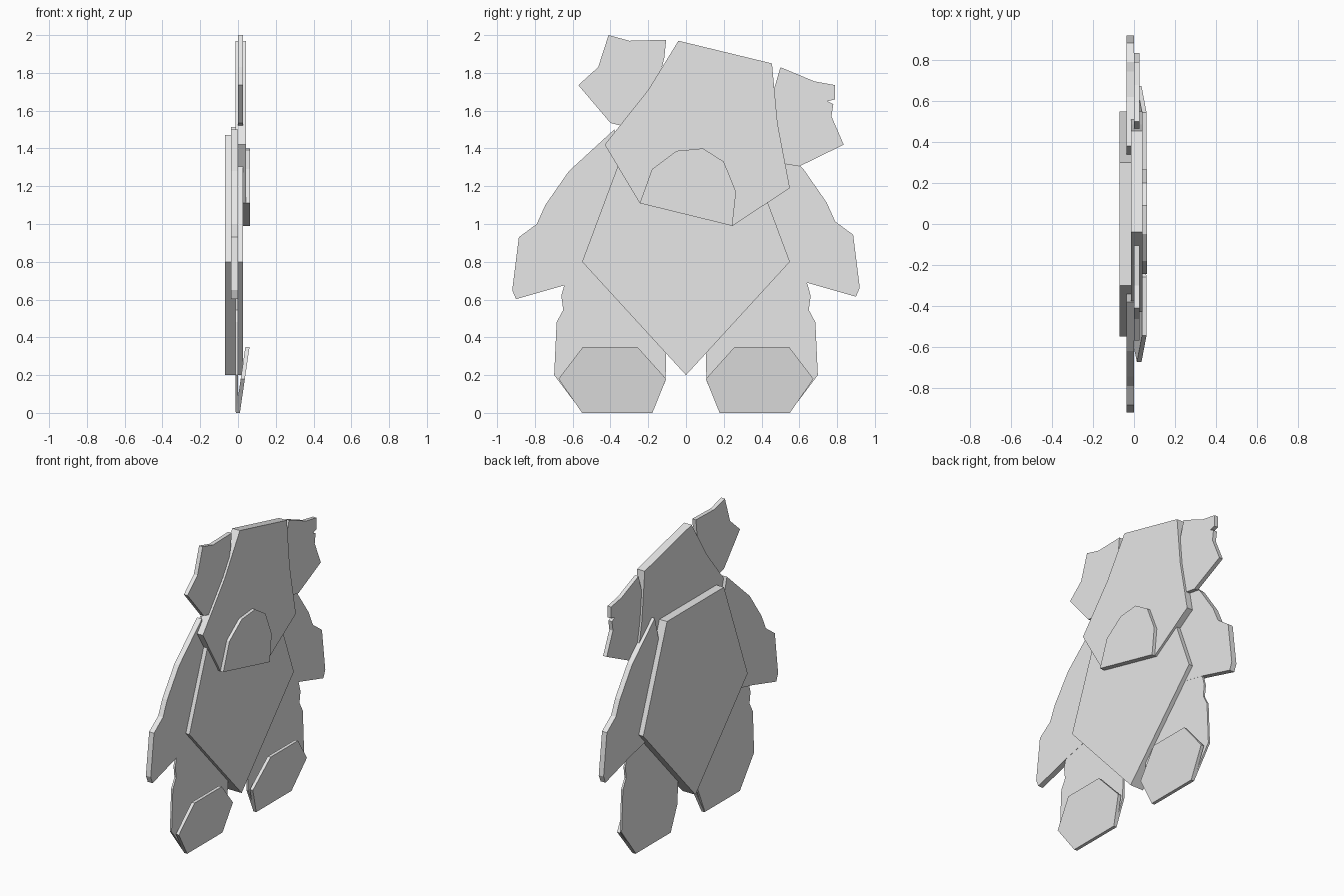
import bpy, bmesh

cube = bpy.data.objects.get("Cube")
if cube:
    bpy.data.objects.remove(cube, do_unlink=True)

# Single plain colour
grey = bpy.data.materials.new("light grey")
grey.use_nodes = True
COLOUR = (0.8, 0.8, 0.8, 1.0)
grey.diffuse_color = COLOUR
grey.node_tree.nodes["Principled BSDF"].inputs["Base Color"].default_value = COLOUR


def panel(name, outline, back, front, lean=0.0, mirror=False, lift=0.0):
    """Flat panel cut from a (y, z) outline, from x=back to x=front; lean shifts x with height."""
    side = -1 if mirror else 1
    bm = bmesh.new()
    verts = [bm.verts.new((back + lean * z, side * y, z + lift)) for y, z in outline]
    face = bm.faces.new(verts)
    ext = bmesh.ops.extrude_face_region(bm, geom=[face])
    moved = [g for g in ext["geom"] if isinstance(g, bmesh.types.BMVert)]
    bmesh.ops.translate(bm, verts=moved, vec=(front - back, 0, 0))
    bmesh.ops.recalc_face_normals(bm, faces=bm.faces[:])
    mesh = bpy.data.meshes.new(name)
    bm.to_mesh(mesh)
    bm.free()
    mesh.materials.append(grey)
    obj = bpy.data.objects.new(name, mesh)
    bpy.context.collection.objects.link(obj)
    return obj


# Torso: thick pentagon
panel("torso", [(-0.55, 0.8), (0, 0.2), (0.55, 0.8), (0.3, 1.47), (-0.3, 1.47)], -0.07, 0.027)

# Head and raised snout
panel("head", [(-0.04, 1.97), (-0.2, 1.71), (-0.43, 1.42), (-0.245, 1.11), (0.245, 0.99),
               (0.55, 1.19), (0.485, 1.53), (0.455, 1.85)], -0.014, 0.042)
panel("snout", [(-0.245, 1.11), (0.245, 0.99), (0.265, 1.17), (0.2, 1.33), (0.09, 1.40),
                (-0.05, 1.387), (-0.18, 1.29)], 0.035, 0.063)

# Ragged ears, tucked behind the head face
panel("ear_upper", [(-0.41, 2.0), (-0.57, 1.735), (-0.4, 1.535), (-0.34, 1.52), (-0.2, 1.66),
                    (-0.115, 1.82), (-0.105, 1.975), (-0.30, 1.97)][::-1] and
      [(-0.41, 2.0), (-0.465, 1.83), (-0.57, 1.735), (-0.4, 1.535), (-0.34, 1.52),
       (-0.15, 1.74), (-0.115, 1.88), (-0.105, 1.975), (-0.30, 1.97)], 0.0, 0.027)
panel("ear_lower", [(0.5, 1.83), (0.465, 1.71), (0.46, 1.5), (0.51, 1.32), (0.6, 1.305),
                    (0.835, 1.42), (0.77, 1.57), (0.78, 1.635), (0.75, 1.65), (0.79, 1.66),
                    (0.79, 1.735), (0.68, 1.755)], 0.0, 0.027)

ARM = [(0.38, 1.5), (0.62, 1.28), (0.745, 1.1), (0.79, 1.0), (0.885, 0.93), (0.92, 0.65),
       (0.9, 0.602), (0.645, 0.675), (0.45, 0.72), (0.3, 1.2)]
LEG = [(0.6, 0.8), (0.645, 0.675), (0.66, 0.62), (0.65, 0.545), (0.685, 0.48), (0.698, 0.2),
       (0.55, 0.004), (0.18, 0.004), (0.108, 0.17), (0.105, 0.35), (0.2, 0.6)]
FOOT = [(0.675, 0.18), (0.545, 0.35), (0.258, 0.35), (0.105, 0.18), (0.178, 0.0), (0.55, 0.0)]

# Limbs on both sides; the feet lean outward
for label, flip in (("left", False), ("right", True)):
    panel(label + "_arm", ARM, -0.036, 0.0, mirror=flip, lift=0.0 if flip else 0.013)
    panel(label + "_leg", LEG, -0.014, -0.001, mirror=flip)
    panel(label + "_foot", FOOT, -0.012, 0.01, lean=0.146, mirror=flip)
